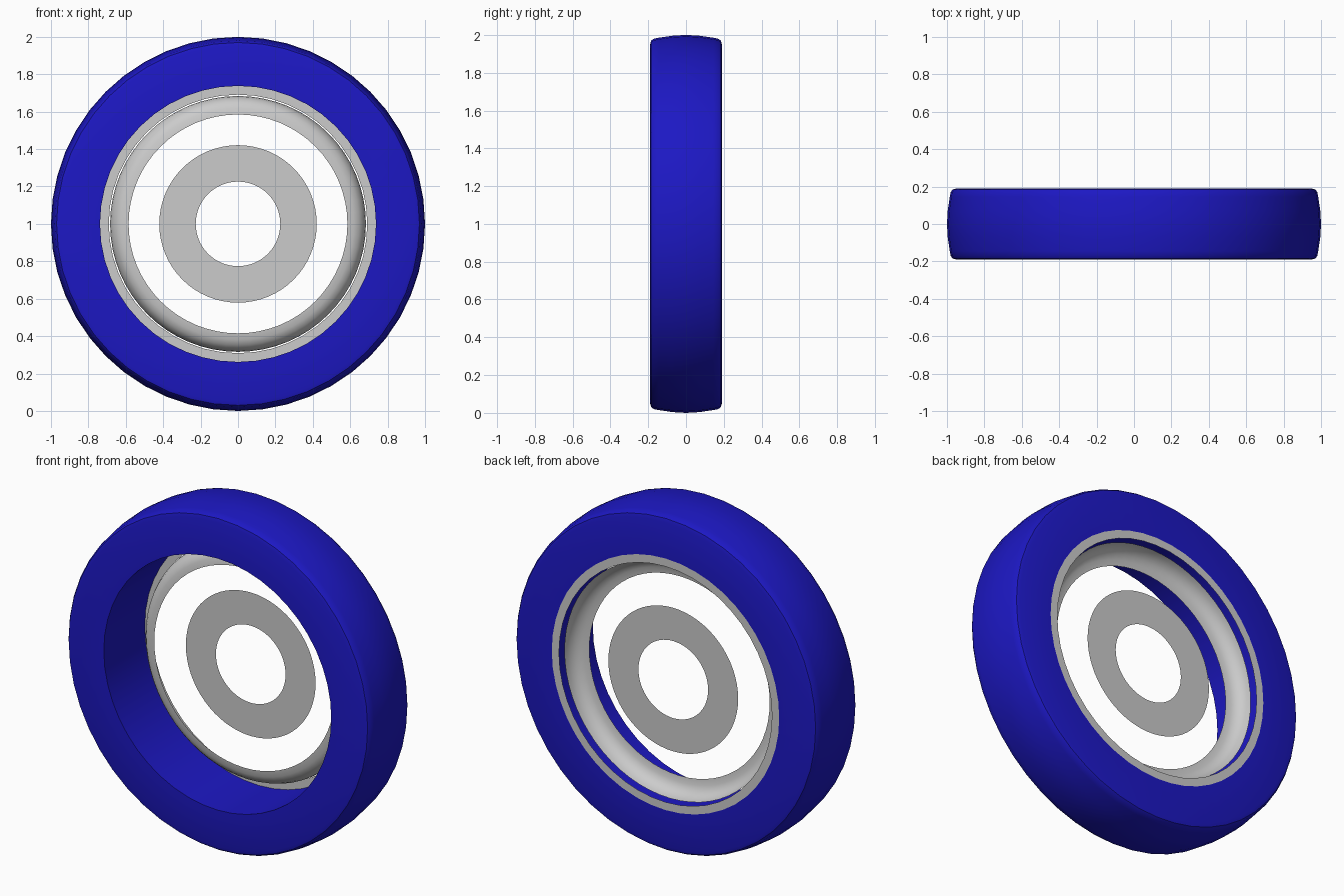
import bpy, bmesh, math

if "Cube" in bpy.data.objects:
    bpy.data.objects.remove(bpy.data.objects["Cube"])

CENTRE_Z = 1.0


def lathe(name, profile, steps, closed=False, material=None):
    """Spin (radius, y) points around the wheel axle, which runs along y."""
    bm = bmesh.new()
    rings = []
    for i in range(steps):
        a = 2 * math.pi * i / steps
        rings.append([bm.verts.new((r * math.cos(a), y, CENTRE_Z + r * math.sin(a)))
                      for r, y in profile])
    n = len(profile)
    for i in range(steps):
        a, b = rings[i], rings[(i + 1) % steps]
        for j in range(n if closed else n - 1):
            k = (j + 1) % n
            bm.faces.new((a[j], a[k], b[k], b[j]))
    bmesh.ops.recalc_face_normals(bm, faces=bm.faces)
    mesh = bpy.data.meshes.new(name)
    bm.to_mesh(mesh)
    bm.free()
    obj = bpy.data.objects.new(name, mesh)
    bpy.context.collection.objects.link(obj)
    if material:
        mesh.materials.append(material)
    bpy.ops.object.select_all(action='DESELECT')
    obj.select_set(True)
    bpy.context.view_layer.objects.active = obj
    bpy.ops.object.shade_smooth_by_angle(angle=math.radians(35))
    return obj


blue = bpy.data.materials.new("blue_rubber")
blue.diffuse_color = (0.012, 0.009, 0.55, 1)
blue.use_nodes = True
blue.node_tree.nodes["Principled BSDF"].inputs["Base Color"].default_value = blue.diffuse_color

# Tyre: crowned tread, rounded shoulders, flat sidewalls, straight bore
half = [(1.0, 0.0), (0.996, 0.07), (0.985, 0.145), (0.98, 0.17),
        (0.97, 0.184), (0.95, 0.19), (0.738, 0.19)]
tyre_profile = half + [(r, -y) for r, y in reversed(half[1:])]
lathe("tyre", tyre_profile, 48, closed=True, material=blue)

# Flat rim flange, flush with the back sidewall
lathe("rim_flange", [(0.738, 0.19), (0.691, 0.19)], 48)

# Curved lip, a shallow dish opening towards the back
lathe("rim_lip", [(0.684, 0.15), (0.680, 0.125), (0.668, 0.098),
                  (0.648, 0.077), (0.620, 0.064), (0.585, 0.06)], 64)

# Thin hub washer
lathe("hub_disc", [(0.421, 0.118), (0.226, 0.118)], 64)
